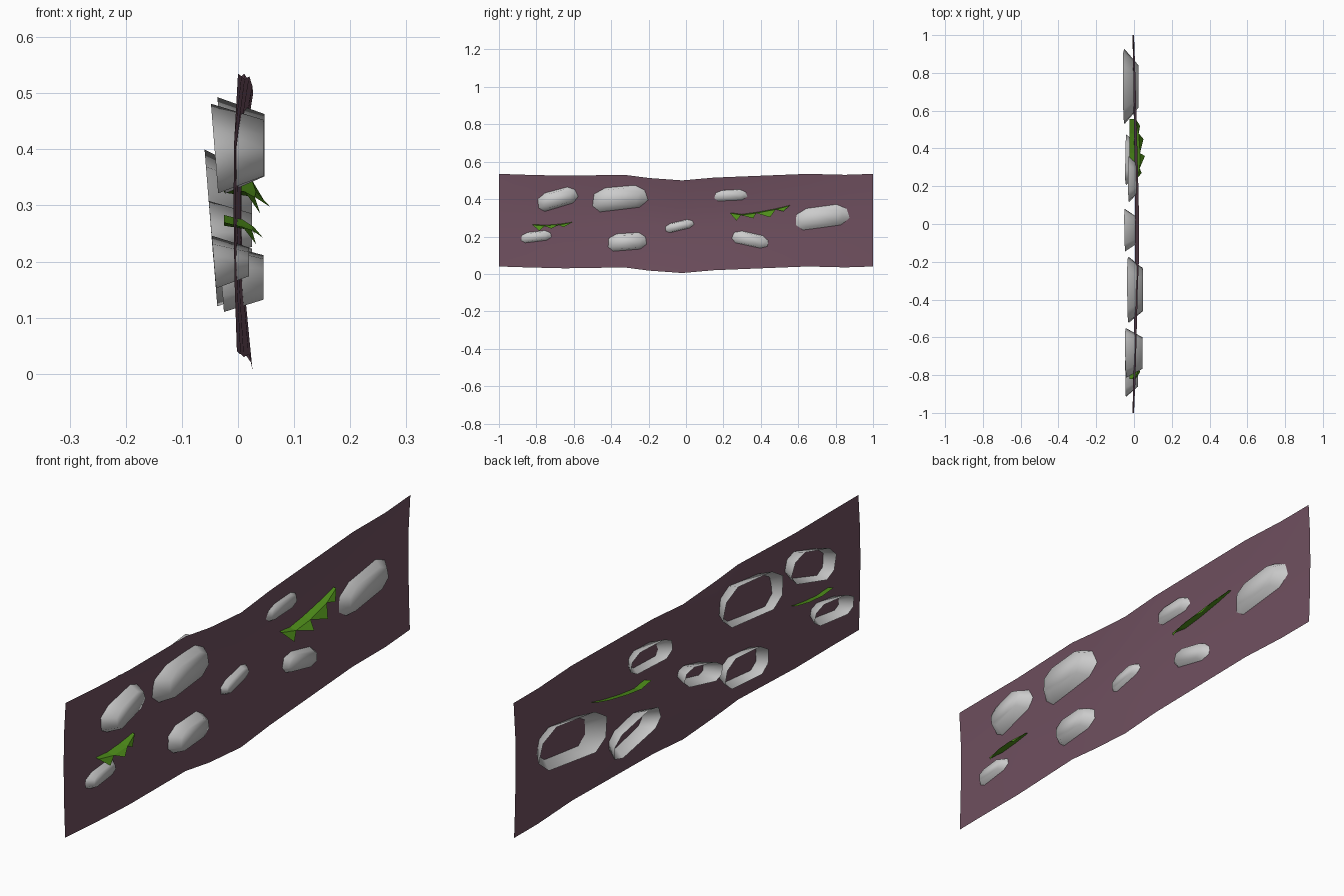
import bpy, math


def make(name, verts, faces, color=None, smooth=True):
    me = bpy.data.meshes.new(name)
    me.from_pydata(verts, [], faces)
    me.update()
    for p in me.polygons:
        p.use_smooth = smooth
    ob = bpy.data.objects.new(name, me)
    bpy.context.collection.objects.link(ob)
    if color:
        m = bpy.data.materials.new(name + "_color")
        m.diffuse_color = color
        me.materials.append(m)
    return ob


# Earth sheet: wavy strip, columns of (y, lower edge z, bulge 0..1)
cols = [(-1, .04, 0), (-.85, .035, .25), (-.65, .03, .45), (-.33, .035, .75),
        (-.2, .018, .95), (-.02, .005, 1), (.15, .02, .9), (.35, .028, .7),
        (.65, .04, .4), (.85, .035, .2), (1, .04, 0)]
rows = [(0, -.002, .028), (.12, -.006, .02), (.25, -.008, .014),
        (.37, -.007, .014), (.495, 0, .027)]
n = len(rows)
verts = [(bx + amp * b, y, z0 - .005 * (y == 2) + h)
         for y, z0, b in cols for h, bx, amp in rows]
faces = [(i * n + j, (i + 1) * n + j, (i + 1) * n + j + 1, i * n + j + 1)
         for i in range(len(cols) - 1) for j in range(n - 1)]
make("earth_sheet", verts, faces, (.16, .08, .115, 1))

# Stones: open-backed tapered octagons pushed through the sheet
octagon = [(1, -.35), (.95, .5), (.6, 1), (-.55, .92),
           (-.95, .45), (-1, -.5), (-.75, -1), (.65, -.88)]


def stone(i, cy, cz, hy, hz, deg, xb, xf, back):
    a = math.radians(deg)
    vs = []
    for x, s in ((xb, back), (xf, .84)):
        for u, v in octagon:
            dy = s * (u * hy * math.cos(a) - v * hz * math.sin(a))
            dz = s * (u * hy * math.sin(a) + v * hz * math.cos(a))
            vs.append((x - (.08 * dz if x == xb else 0), cy + dy, cz + dz))
    fs = [(k, (k + 1) % 8, (k + 1) % 8 + 8, k + 8) for k in range(8)]
    fs.append(tuple(range(8, 16)))
    make(f"stone_{i}", vs, fs)


stones = [(-.685, .404, .1, .045, 14, -.042, .045, 1.33),
          (-.35, .408, .135, .06, 4, -.03, .047, 1.3),
          (-.035, .257, .077, .025, 12, -.048, .025, 1.5),
          (.238, .422, .087, .03, 1, -.028, .022, 1.4),
          (.726, .305, .133, .055, 6, -.052, .025, 1.5),
          (.343, .184, .1, .037, -14, -.042, .025, 1.35),
          (-.313, .172, .097, .045, 2, -.03, .045, 1.3),
          (-.8, .2, .075, .026, 5, -.043, .02, 1.55)]
for i, s in enumerate(stones, 1):
    stone(i, *s)


# Grass tufts: strip through the sheet with hanging pointed blades
def grass(name, top, tips):
    vs, fs = [], []
    for x, y, z in top:
        vs += [(-.025, y, z + .008), (x, y, z)]
    for k in range(len(top) - 1):
        fs.append((2 * k, 2 * k + 1, 2 * k + 3, 2 * k + 2))
        vs.append(tips[k])
        fs.append((2 * k + 1, 2 * len(top) + k, 2 * k + 3))
    # tips sit after all strip vertices
    make(name, vs, fs, (.075, .26, .01, 1), False)


grass("grass_large",
      [(.012, .235, .325), (.03, .295, .315), (.032, .375, .325),
       (.025, .48, .345), (.01, .555, .365)],
      [(.04, .27, .285), (.058, .36, .297), (.05, .45, .303), (.032, .52, .335)])
grass("grass_small",
      [(.008, -.82, .262), (.025, -.755, .256), (.028, -.68, .262), (.008, -.61, .275)],
      [(.032, -.785, .231), (.045, -.72, .242), (.03, -.655, .25)])
